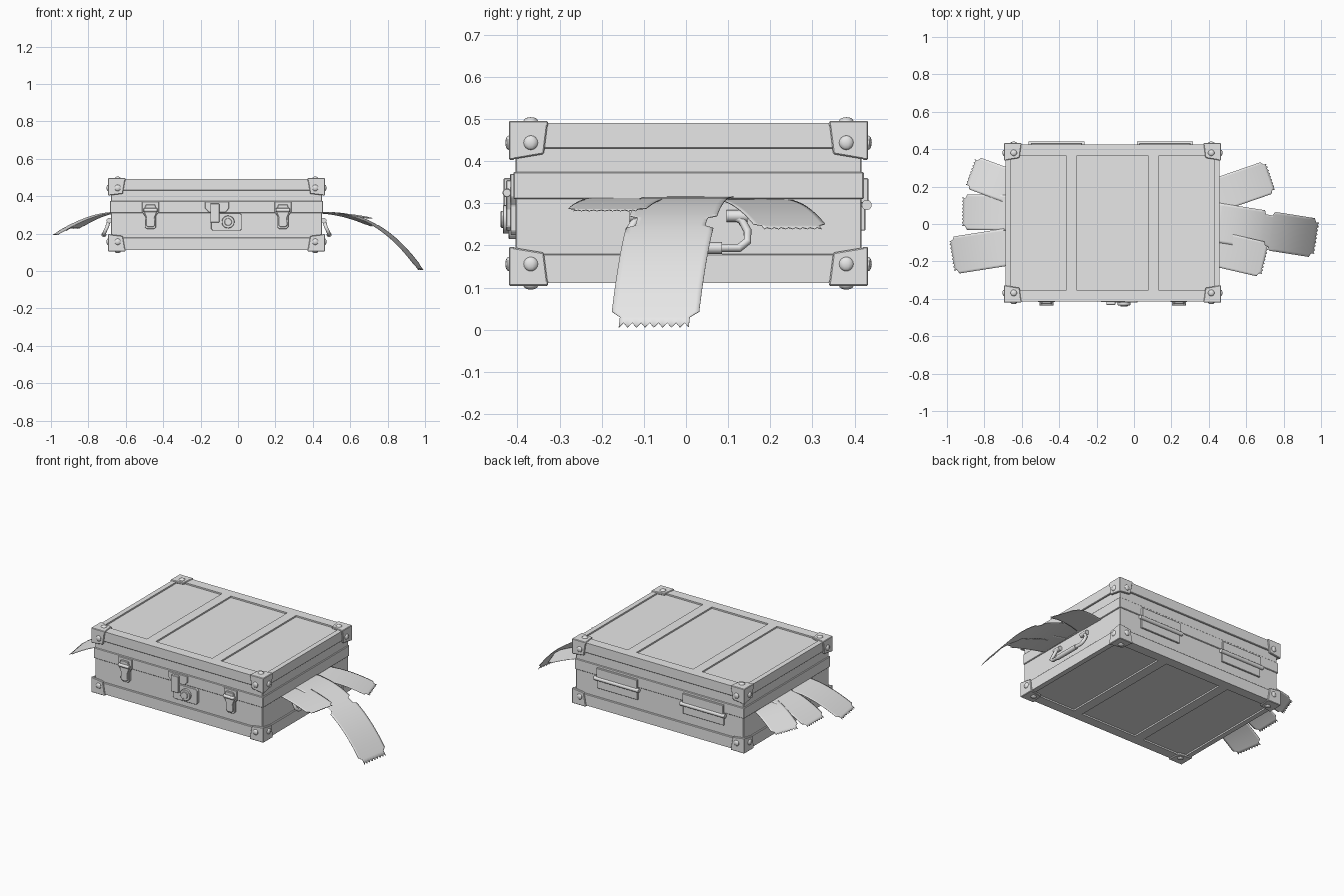
import bpy, bmesh, math
from mathutils import Vector, Matrix

if "Cube" in bpy.data.objects:
    bpy.data.objects.remove(bpy.data.objects["Cube"])

grey = bpy.data.materials.new("plain grey")
grey.use_nodes = True
grey.diffuse_color = (0.8, 0.8, 0.8, 1)
grey.node_tree.nodes["Principled BSDF"].inputs["Base Color"].default_value = (0.8, 0.8, 0.8, 1)

CX, CY, CZ = -0.115, 0.006, 0.30          # middle of the case
FRONT, BACK = CY - 0.411, CY + 0.411


def finish(name, bm, bevel=0, smooth=False):
    bmesh.ops.recalc_face_normals(bm, faces=bm.faces)
    mesh = bpy.data.meshes.new(name)
    bm.to_mesh(mesh)
    bm.free()
    mesh.materials.append(grey)
    ob = bpy.data.objects.new(name, mesh)
    bpy.context.collection.objects.link(ob)
    if bevel:
        mod = ob.modifiers.new("edge", "BEVEL")
        mod.width, mod.segments = bevel, 1
    if smooth:
        bpy.ops.object.select_all(action="DESELECT")
        ob.select_set(True)
        bpy.context.view_layer.objects.active = ob
        bpy.ops.object.shade_smooth_by_angle(angle=math.radians(40))
    return ob


def add_box(bm, lo, hi):
    size = [b - a for a, b in zip(lo, hi)]
    mid = [(a + b) / 2 for a, b in zip(lo, hi)]
    bmesh.ops.create_cube(bm, size=1, matrix=Matrix.Translation(mid) @ Matrix.Diagonal((*size, 1)))


def add_prism(bm, outline, to_3d, t0, t1):
    ring = [[bm.verts.new(to_3d(u, v, t)) for u, v in outline] for t in (t0, t1)]
    n = len(outline)
    bm.faces.new(ring[0])
    bm.faces.new(ring[1][::-1])
    for i in range(n):
        bm.faces.new((ring[0][i], ring[0][(i + 1) % n], ring[1][(i + 1) % n], ring[1][i]))


def add_cylinder(bm, centre, axis, radius, depth, sides=16):
    turn = Vector((0, 0, 1)).rotation_difference(Vector(axis)).to_matrix().to_4x4()
    bmesh.ops.create_cone(bm, cap_ends=True, segments=sides, radius1=radius, radius2=radius,
                          depth=depth, matrix=Matrix.Translation(centre) @ turn)


def slab(name, hx, hy, z0, z1, bevel=0.003):
    bm = bmesh.new()
    add_box(bm, (CX - hx, CY - hy, z0), (CX + hx, CY + hy, z1))
    return finish(name, bm, bevel)


# Case body with the projecting bands around it
slab("case_core", 0.564, 0.411, 0.12, 0.48)
slab("lid_band", 0.573, 0.42, 0.43, 0.482)
slab("seam_band", 0.57, 0.416, 0.31, 0.375)
slab("base_band", 0.573, 0.42, 0.12, 0.18)

# Raised rails that leave three sunken panels on the lid and the base
for name, z0, z1 in (("lid_rails", 0.478, 0.491), ("base_rails", 0.111, 0.124)):
    bm = bmesh.new()
    for s in (-1, 1):
        ys = sorted((CY + s * 0.361, CY + s * 0.42))
        add_box(bm, (CX - 0.573, ys[0], z0), (CX + 0.573, ys[1], z1))
        for a, b in ((0.19, 0.249), (0.543, 0.573)):
            xs = sorted((CX + s * a, CX + s * b))
            add_box(bm, (xs[0], CY - 0.361, z0), (xs[1], CY + 0.361, z1))
    finish(name, bm)

# Metal corners: three kite plates and three rivets each
kite = [(0, 0), (0.093, 0), (0.083, 0.079), (0, 0.093)]
half = Vector((0.58, 0.4265, 0.196))
for sx in (-1, 1):
    for sy in (-1, 1):
        for sz in (-1, 1):
            sign = Vector((sx, sy, sz))

            def place(axis, u, v, t):
                p = [0, 0, 0]
                p[axis], p[(axis + 1) % 3], p[(axis + 2) % 3] = t, u, v
                return Vector((CX, CY, CZ)) + Vector([s * (h - q) for s, h, q in zip(sign, half, p)])

            plates, rivets = bmesh.new(), bmesh.new()
            for axis in range(3):
                add_prism(plates, kite, lambda u, v, t: place(axis, u, v, t), 0, 0.014)
                scale = [1, 1, 1, 1]
                scale[axis] = 0.5
                bmesh.ops.create_uvsphere(rivets, u_segments=10, v_segments=8, radius=0.017,
                                          matrix=Matrix.Translation(place(axis, 0.052, 0.052, 0))
                                          @ Matrix.Diagonal(scale))
            tag = "_".join(("right" if sx < 0 else "left", "front" if sy < 0 else "back",
                            "bottom" if sz < 0 else "top"))
            finish("corner_plates_" + tag, plates, 0.003)
            finish("corner_rivets_" + tag, rivets, smooth=True)


def front_plate(bm, outline, t0, t1):
    add_prism(bm, outline, lambda u, v, t: Vector((u, FRONT - t, v)), t0, t1)


# Toggle latches on the front
for name, x in (("right_latch", -0.468), ("left_latch", 0.24)):
    bm = bmesh.new()
    shape = [(0.045, 0.37), (0.045, 0.315), (0.03, 0.295), (0.03, 0.235), (0.02, 0.225)]
    front_plate(bm, [(x + u, v) for u, v in shape] + [(x - u, v) for u, v in shape[::-1]], -0.002, 0.012)
    paddle = [(0.024, 0.355), (0.036, 0.32), (0.022, 0.285), (0.024, 0.245), (0.014, 0.235)]
    front_plate(bm, [(x + u, v) for u, v in paddle] + [(x - u, v) for u, v in paddle[::-1]], 0.01, 0.022)
    add_cylinder(bm, (x, FRONT - 0.02, 0.325), (1, 0, 0), 0.011, 0.075, 10)
    finish(name, bm, 0.002)

# Centre lock with hasp, tongue and round keyhole boss
bm = bmesh.new()
front_plate(bm, [(-0.145, 0.225), (-0.135, 0.215), (0.01, 0.215), (0.02, 0.225), (0.02, 0.3),
                 (0.01, 0.31), (-0.135, 0.31), (-0.145, 0.3)], -0.002, 0.016)
front_plate(bm, [(-0.155, 0.312), (-0.068, 0.312), (-0.048, 0.335), (-0.048, 0.37),
                 (-0.176, 0.37), (-0.176, 0.335)], -0.002, 0.013)
add_box(bm, (-0.148, FRONT - 0.028, 0.26), (-0.1, FRONT, 0.36))
finish("lock_plate", bm, 0.002)
bm = bmesh.new()
add_cylinder(bm, (-0.053, FRONT - 0.018, 0.262), (0, 1, 0), 0.034, 0.024, 20)
add_cylinder(bm, (-0.053, FRONT - 0.03, 0.262), (0, 1, 0), 0.02, 0.01, 20)
finish("lock_boss", bm, 0.002, smooth=True)

# Hinges on the back
for name, x in (("right_hinge", -0.415), ("left_hinge", 0.165)):
    bm = bmesh.new()
    add_box(bm, (x - 0.137, BACK - 0.01, 0.3), (x + 0.137, BACK + 0.016, 0.36))
    add_box(bm, (x - 0.137, BACK - 0.01, 0.235), (x + 0.137, BACK + 0.009, 0.295))
    finish(name + "_plates", bm, 0.002)
    bm = bmesh.new()
    add_cylinder(bm, (x, BACK + 0.012, 0.296), (1, 0, 0), 0.012, 0.3, 12)
    finish(name + "_pin", bm, smooth=True)

# Hanging bail handles at both ends
for side, name in ((-1, "right_handle"), (1, "left_handle")):
    def rod(label, pts, radius):
        curve = bpy.data.curves.new(label, "CURVE")
        curve.dimensions = "3D"
        curve.bevel_depth, curve.bevel_resolution, curve.use_fill_caps = radius, 2, True
        line = curve.splines.new("POLY")
        line.points.add(len(pts) - 1)
        for p, (out, y, z) in zip(line.points, pts):
            p.co = (CX + side * out, CY + y, z, 1)
        curve.materials.append(grey)
        bpy.context.collection.objects.link(bpy.data.objects.new(label, curve))

    arm = [(0.575, 0.1, 0.27), (0.577, 0.125, 0.262), (0.585, 0.14, 0.235),
           (0.597, 0.14, 0.21), (0.602, 0.12, 0.194)]
    rod(name, arm + [(o, -y, z) for o, y, z in arm[::-1]], 0.01)
    rod(name + "_grip", [(0.602, -0.08, 0.194), (0.602, 0.08, 0.194)], 0.014)
    bm = bmesh.new()
    for s in (-1, 1):
        add_cylinder(bm, (CX + side * 0.574, CY + s * 0.115, 0.27), (0, 1, 0), 0.014, 0.05, 12)
    finish(name + "_mounts", bm, smooth=True)


# Perforated paper tickets curling out of the seam
def ticket(name, x, y, yaw, length, width, drop, power, nicks, z=0.312):
    bm = bmesh.new()
    cols, ca, sa = 16, math.cos(math.radians(yaw)), math.sin(math.radians(yaw))
    steps = [(i * length / 18, 1) for i in range(18)
             if all(abs(i * length / 18 - n) > 0.035 for n in nicks)]
    for n in nicks:
        steps += [(n - 0.028, 1), (n - 0.018, 0.8), (n, 0.8)]
        if n < length:
            steps += [(n + 0.018, 0.8), (n + 0.028, 1)]
    rows = []
    for s, w in sorted(steps):
        row = []
        for j in range(cols + 1):
            d = s - (0.008 if s == length and j % 2 else 0)
            v = (j / cols - 0.5) * width * w
            row.append(bm.verts.new((x + d * ca - v * sa, y + d * sa + v * ca,
                                     z - drop * (d / length) ** power)))
        rows.append(row)
    for a, b in zip(rows, rows[1:]):
        for j in range(cols):
            bm.faces.new((a[j], a[j + 1], b[j + 1], b[j]))
    ob = finish(name, bm, smooth=True)
    mod = ob.modifiers.new("paper", "SOLIDIFY")
    mod.thickness = 0.002


ticket("left_ticket_back", 0.43, 0.15, 19, 0.32, 0.18, 0.07, 2, [0.32], 0.31)
ticket("left_ticket_front", 0.43, -0.13, -13, 0.28, 0.19, 0.03, 2, [0.28], 0.313)
ticket("left_ticket_long", 0.43, 0.01, -9, 0.555, 0.21, 0.31, 2.5, [0.285, 0.555], 0.316)
ticket("right_ticket_back", -0.66, 0.2, 160, 0.23, 0.18, 0.085, 1.7, [0.23], 0.312)
ticket("right_ticket_middle", -0.66, 0.06, 179, 0.26, 0.19, 0.1, 1.7, [0.26], 0.316)
ticket("right_ticket_front", -0.66, -0.12, 189, 0.32, 0.2, 0.12, 1.7, [0.32], 0.314)
